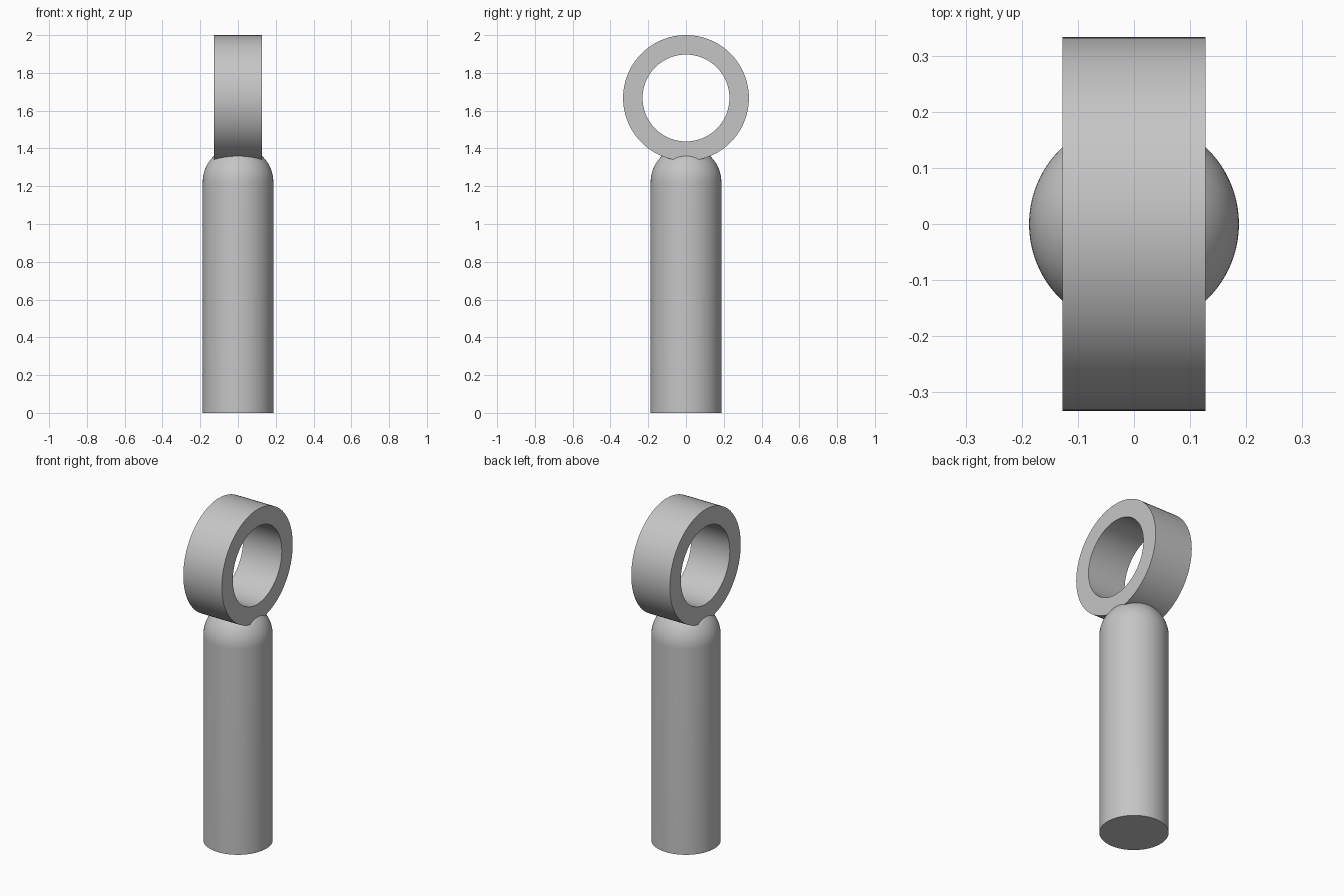
import bpy
import bmesh
from math import sin, cos, pi, radians
from mathutils import Matrix

cube = bpy.data.objects.get("Cube")
if cube:
    bpy.data.objects.remove(cube, do_unlink=True)

GREY = (0.56, 0.56, 0.56, 1)
grey = bpy.data.materials.new("plain grey")
grey.use_nodes = True
grey.diffuse_color = GREY
grey.node_tree.nodes["Principled BSDF"].inputs["Base Color"].default_value = GREY


def lathe(name, profile, closed, placement, steps=96):
    """Revolve a (radius, height) profile about z, then place the result."""
    bm = bmesh.new()
    verts = [bm.verts.new((r, 0, z)) for r, z in profile]
    pairs = list(zip(verts, verts[1:]))
    if closed:
        pairs.append((verts[-1], verts[0]))
    edges = [bm.edges.new(p) for p in pairs]
    bmesh.ops.spin(bm, geom=verts + edges, cent=(0, 0, 0), axis=(0, 0, 1),
                   angle=2 * pi, steps=steps, use_duplicate=False)
    bmesh.ops.remove_doubles(bm, verts=bm.verts, dist=0.0001)
    bmesh.ops.recalc_face_normals(bm, faces=bm.faces)
    bm.transform(placement)
    mesh = bpy.data.meshes.new(name)
    bm.to_mesh(mesh)
    bm.free()
    mesh.materials.append(grey)
    obj = bpy.data.objects.new(name, mesh)
    bpy.context.collection.objects.link(obj)
    bpy.ops.object.select_all(action='DESELECT')
    obj.select_set(True)
    bpy.context.view_layer.objects.active = obj
    bpy.ops.object.shade_smooth_by_angle(angle=radians(30))
    return obj


# Round post with a hemispherical top
post_radius, shoulder = 0.187, 1.223
dome = [(post_radius * cos(i * pi / 48), shoulder + post_radius * sin(i * pi / 48))
        for i in range(25)]
lathe("post", [(0, 0), (post_radius, 0)] + dome, False, Matrix())

# Flat-sided ring on top, its hole running left to right
outer, inner, half_width = 0.333, 0.23, 0.127
section = [(inner, -half_width), (outer, -half_width),
           (outer, half_width), (inner, half_width)]
lathe("ring", section, True,
      Matrix.Translation((0, 0, 2 - outer)) @ Matrix.Rotation(pi / 2, 4, 'Y'))
